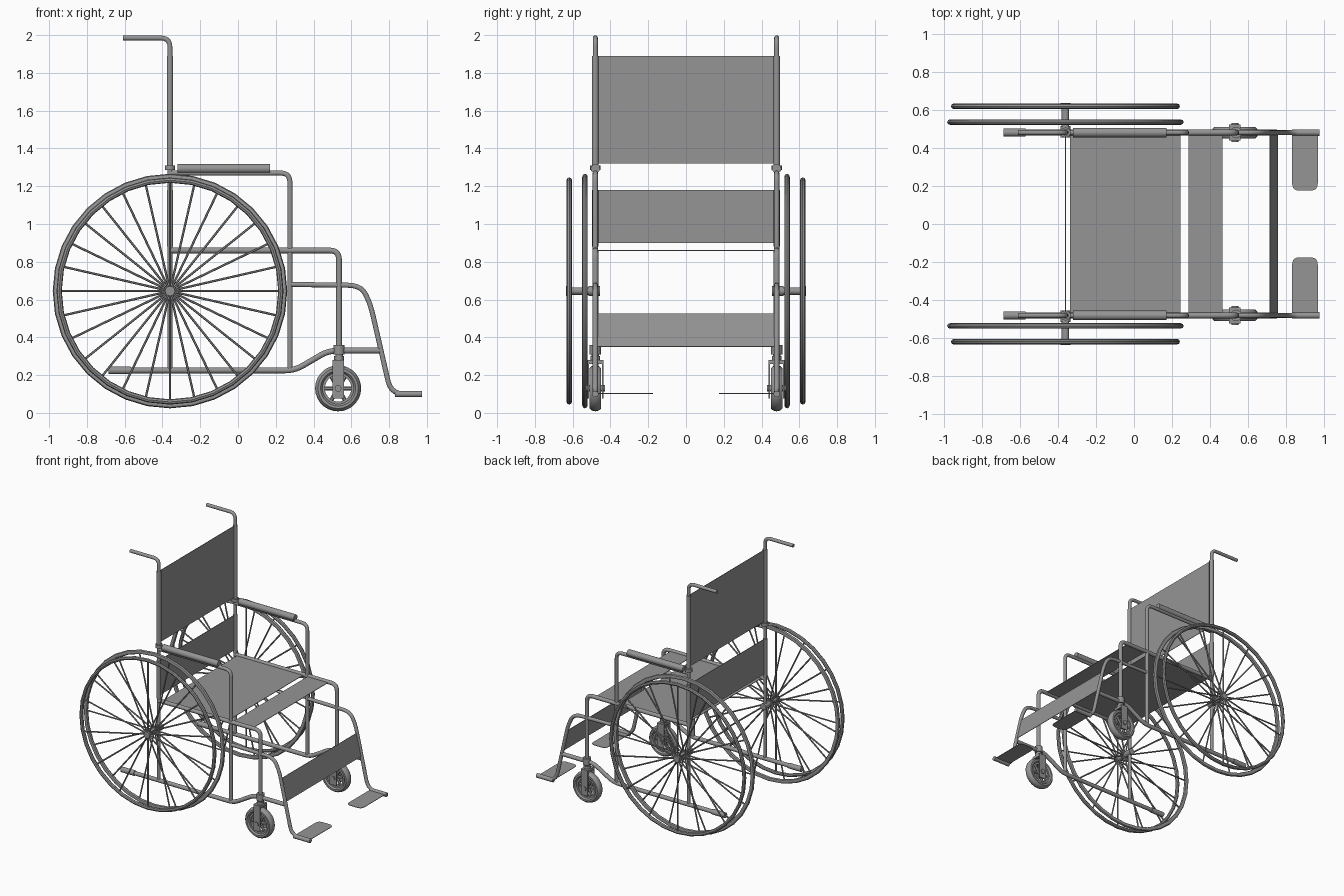
import bpy, bmesh, math
from mathutils import Vector, Matrix

cube = bpy.data.objects.get("Cube")
if cube:
    bpy.data.objects.remove(cube)

gray = bpy.data.materials.new("frame gray")
gray.use_nodes = True
gray.diffuse_color = (0.3, 0.3, 0.3, 1)
gray.node_tree.nodes["Principled BSDF"].inputs["Base Color"].default_value = (0.3, 0.3, 0.3, 1)

SIDES = (("left", 1), ("right", -1))
TRACK = 0.48            # frame tubes
AXLE = Vector((-0.36, 0, 0.645))
CASTER = Vector((0.53, 0, 0.13))


def finish(name, bm, smooth=True):
    mesh = bpy.data.meshes.new(name)
    bmesh.ops.recalc_face_normals(bm, faces=bm.faces)
    bm.to_mesh(mesh)
    bm.free()
    mesh.materials.append(gray)
    obj = bpy.data.objects.new(name, mesh)
    bpy.context.collection.objects.link(obj)
    if smooth:
        bpy.ops.object.select_all(action='DESELECT')
        obj.select_set(True)
        bpy.context.view_layer.objects.active = obj
        bpy.ops.object.shade_smooth_by_angle(angle=math.radians(40))
    return obj


def rod(bm, a, b, r, sides=12):
    a, b = Vector(a), Vector(b)
    d = b - a
    m = Matrix.Translation((a + b) / 2) @ d.to_track_quat('Z', 'Y').to_matrix().to_4x4()
    bmesh.ops.create_cone(bm, cap_ends=True, segments=sides, radius1=r, radius2=r,
                          depth=d.length, matrix=m)


def rounded(points, fillet, steps=5):
    """Round the corners of an open path."""
    pts = [Vector(p) for p in points]
    out = [pts[0]]
    for p, c, n in zip(pts, pts[1:], pts[2:]):
        a = c + (p - c).normalized() * min(fillet, (p - c).length * 0.45)
        b = c + (n - c).normalized() * min(fillet, (n - c).length * 0.45)
        for i in range(steps + 1):
            t = i / steps
            out.append(a * (1 - t) ** 2 + c * 2 * t * (1 - t) + b * t * t)
    return out + [pts[-1]]


def tube(name, xz, y, r=0.015, fillet=0.05, sides=10):
    """Sweep a circle along a path lying in a side plane."""
    path = rounded([(x, y, z) for x, z in xz], fillet)
    bm = bmesh.new()
    rings = []
    for i, p in enumerate(path):
        d = (path[min(i + 1, len(path) - 1)] - path[max(i - 1, 0)]).normalized()
        across = Vector((0, 1, 0))
        up = d.cross(across)
        rings.append([bm.verts.new(p + (across * math.cos(t) + up * math.sin(t)) * r)
                      for t in (2 * math.pi * k / sides for k in range(sides))])
    for a, b in zip(rings, rings[1:]):
        for k in range(sides):
            j = (k + 1) % sides
            bm.faces.new((a[k], a[j], b[j], b[k]))
    bm.faces.new(rings[0])
    bm.faces.new(rings[-1])
    return finish(name, bm)


def ring(bm, centre, profile, segments):
    """Revolve a closed (radius, y) profile around the wheel axis."""
    verts = [bm.verts.new(centre + Vector((r, y, 0))) for r, y in profile]
    edges = [bm.edges.new((verts[i - 1], verts[i])) for i in range(len(verts))]
    bmesh.ops.spin(bm, geom=verts + edges, cent=centre, axis=(0, 1, 0),
                   angle=2 * math.pi, steps=segments, use_merge=True)
    bmesh.ops.remove_doubles(bm, verts=bm.verts, dist=0.0002)


def circle(major, ry, rr, n=8):
    return [(major + rr * math.cos(2 * math.pi * i / n), ry * math.sin(2 * math.pi * i / n))
            for i in range(n)]


def sheet(name, a, b, half=0.475, thick=0.004):
    """Thin fabric panel stretched between the two side frames, from a to b in x, z."""
    a, b = Vector((a[0], 0, a[1])), Vector((b[0], 0, b[1]))
    n = (b - a).cross(Vector((0, 1, 0))).normalized() * thick / 2
    bm = bmesh.new()
    ends = [[bm.verts.new(p + Vector((0, y, 0))) for p in (a - n, b - n, b + n, a + n)]
            for y in (-half, half)]
    for k in range(4):
        bm.faces.new((ends[0][k - 1], ends[0][k], ends[1][k], ends[1][k - 1]))
    for end in ends:
        bm.faces.new(end)
    return finish(name, bm, smooth=False)


# Fabric panels
sheet("upper_back_panel", (-0.36, 1.32), (-0.36, 1.89))
sheet("lower_back_panel", (-0.36, 0.9), (-0.36, 1.18))
sheet("seat_panel", (-0.335, 0.86), (0.245, 0.86))
sheet("front_seat_panel", (0.285, 0.86), (0.465, 0.86))
sheet("calf_strap", (0.755, 0.35), (0.713, 0.525))

for side, s in SIDES:
    y = s * TRACK

    # Side frame tubes
    tube(side + "_back_post", [(-0.36, 0.22), (-0.36, 1.985), (-0.61, 1.985)], y, 0.0135)
    tube(side + "_back_sleeve", [(-0.36, 1.31), (-0.36, 1.89)], y, 0.018)
    tube(side + "_lower_back_sleeve", [(-0.36, 0.88), (-0.36, 1.18)], y, 0.017)
    tube(side + "_post_collar", [(-0.36, 1.285), (-0.36, 1.31)], y, 0.027)
    tube(side + "_arm_frame", [(-0.36, 1.27), (0.275, 1.27), (0.275, 0.22)], y, 0.014)
    tube(side + "_arm_pad", [(-0.32, 1.293), (0.17, 1.293)], y, 0.025, sides=12).scale.z = 1
    tube(side + "_seat_rail", [(-0.36, 0.86), (0.535, 0.86), (0.535, 0.3)], y, 0.016)
    tube(side + "_lower_rail", [(-0.6, 0.225), (0.3, 0.225), (0.48, 0.33), (0.75, 0.33)], y, 0.016)
    tube(side + "_tip_grip", [(-0.685, 0.225), (-0.57, 0.225)], y, 0.021)
    tube(side + "_leg_rest", [(0.275, 0.68), (0.65, 0.675), (0.7, 0.58), (0.81, 0.1), (0.975, 0.1)],
         y, 0.014, fillet=0.07)
    tube(side + "_foot_grip", [(0.83, 0.1), (0.975, 0.1)], y, 0.017)

    # Foot plate with rounded inner corners
    outline = rounded([(0.83, y, 0.1), (0.83, s * 0.175, 0.1), (0.965, s * 0.175, 0.1),
                       (0.965, y, 0.1)], 0.04)
    bm = bmesh.new()
    face = bm.faces.new([bm.verts.new(p) for p in outline])
    lifted = bmesh.ops.extrude_face_region(bm, geom=[face])["geom"]
    bmesh.ops.translate(bm, vec=(0, 0, 0.004),
                        verts=[v for v in lifted if isinstance(v, bmesh.types.BMVert)])
    finish(side + "_foot_plate", bm, smooth=False)

    # Drive wheel and hand rim, each with its own spokes
    for part, offset, major, thick, turn in (("drive_wheel", 0.535, 0.604, 0.017, 0),
                                             ("hand_rim", 0.618, 0.587, 0.014, 0.5)):
        centre = AXLE + Vector((0, s * offset, 0))
        bm = bmesh.new()
        ring(bm, centre, circle(major, 0.0145, thick), 32)
        finish(side + "_" + part, bm)
        bm = bmesh.new()
        for i in range(14):
            t = 2 * math.pi * (i + turn) / 14
            rod(bm, centre, centre + Vector((math.cos(t), 0, math.sin(t))) * major, 0.006, 6)
        finish(side + "_" + part + "_spokes", bm)
    bm = bmesh.new()
    rod(bm, AXLE + Vector((0, s * 0.455, 0)), AXLE + Vector((0, s * 0.635, 0)), 0.02)
    for inner, outer in ((0.455, 0.515), (0.605, 0.635)):
        rod(bm, AXLE + Vector((0, s * inner, 0)), AXLE + Vector((0, s * outer, 0)), 0.026)
    finish(side + "_wheel_hub", bm)

    # Caster wheel
    centre = CASTER + Vector((0, y, 0))
    bm = bmesh.new()
    ring(bm, centre, circle(0.1, 0.032, 0.022, 10), 28)
    ring(bm, centre, [(0.07, -0.02), (0.085, -0.02), (0.085, 0.02), (0.07, 0.02)], 28)
    for i in range(6):
        t = math.pi * i / 3
        rod(bm, centre, centre + Vector((math.cos(t), 0, math.sin(t))) * 0.08, 0.011, 6)
    finish(side + "_caster_wheel", bm)

    # Caster fork, axle and stem
    bm = bmesh.new()
    rod(bm, centre - Vector((0, 0.05, 0)), centre + Vector((0, 0.05, 0)), 0.018)
    for e in (-1, 1):
        m = Matrix.Translation(centre + Vector((0, e * 0.038, 0.04))) @ Matrix.Diagonal((0.06, 0.008, 0.19, 1))
        bmesh.ops.create_cube(bm, size=1, matrix=m)
    m = Matrix.Translation(centre + Vector((0, 0, 0.14))) @ Matrix.Diagonal((0.06, 0.084, 0.02, 1))
    bmesh.ops.create_cube(bm, size=1, matrix=m)
    top = centre + Vector((0.005, 0, 0))
    for low, high, r in ((0.14, 0.17, 0.026), (0.17, 0.18, 0.02), (0.18, 0.23, 0.03)):
        rod(bm, top + Vector((0, 0, low)), top + Vector((0, 0, high)), r)
    finish(side + "_caster_fork", bm)
